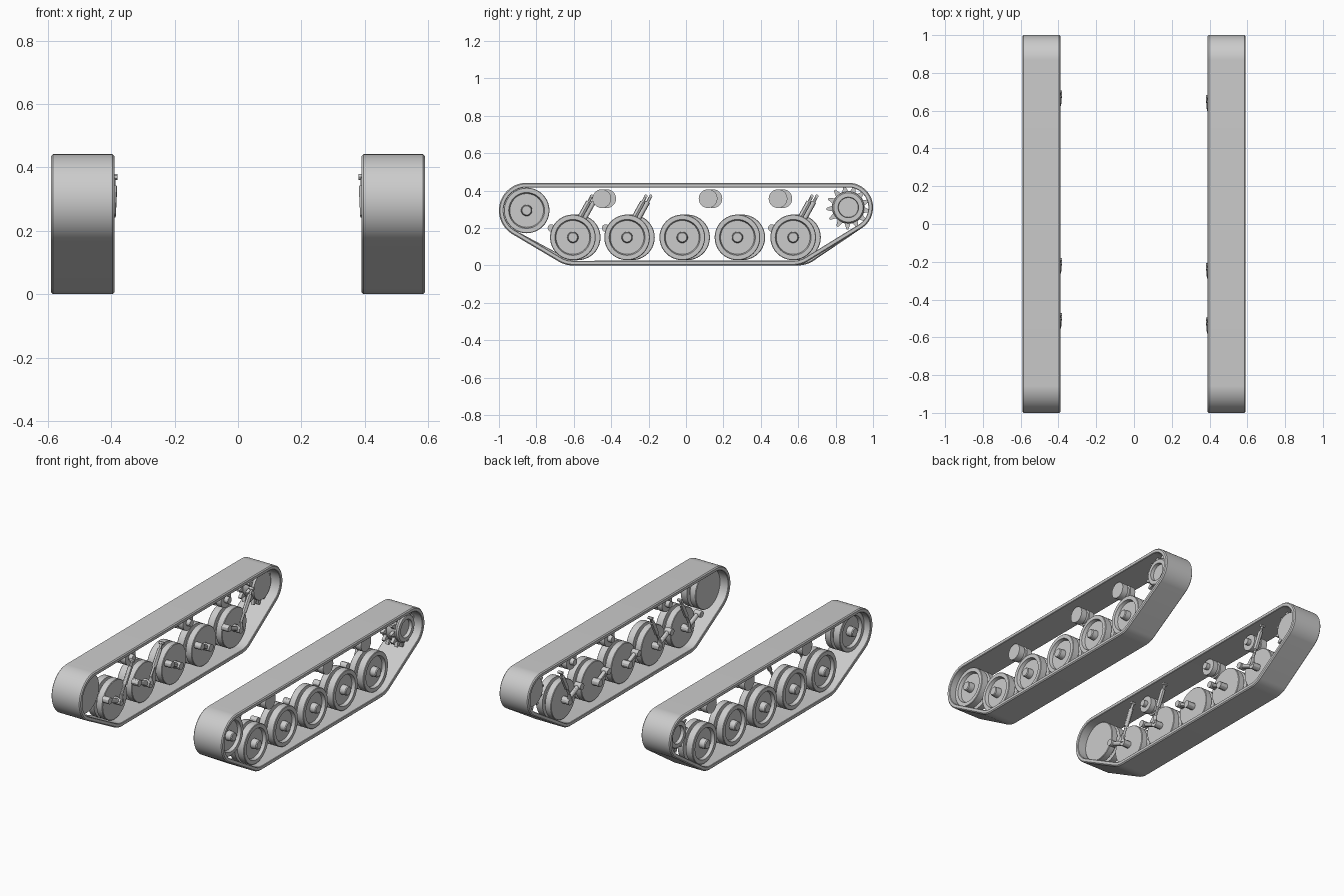
import bpy, bmesh, math
from mathutils import Vector

if "Cube" in bpy.data.objects:
    bpy.data.objects.remove(bpy.data.objects["Cube"])

gray = bpy.data.materials.new("track_gray")
gray.diffuse_color = (0.6, 0.6, 0.6, 1)
gray.use_nodes = True
gray.node_tree.nodes["Principled BSDF"].inputs["Base Color"].default_value = gray.diffuse_color


def finish(name, bm):
    """Turn a bmesh into a smooth-by-angle object."""
    bmesh.ops.remove_doubles(bm, verts=bm.verts, dist=1e-5)
    bmesh.ops.recalc_face_normals(bm, faces=bm.faces)
    me = bpy.data.meshes.new(name)
    bm.to_mesh(me)
    bm.free()
    me.materials.append(gray)
    ob = bpy.data.objects.new(name, me)
    bpy.context.collection.objects.link(ob)
    bpy.ops.object.select_all(action='DESELECT')
    ob.select_set(True)
    bpy.context.view_layer.objects.active = ob
    bpy.ops.object.shade_smooth_by_angle()
    return ob


def skin(bm, rings, closed_u=True, closed_v=False):
    """Quads between successive rings of points."""
    vs = [[bm.verts.new(p) for p in ring] for ring in rings]
    n, m = len(vs), len(vs[0])
    for i in range(n if closed_u else n - 1):
        for j in range(m if closed_v else m - 1):
            bm.faces.new((vs[i][j], vs[(i + 1) % n][j],
                          vs[(i + 1) % n][(j + 1) % m], vs[i][(j + 1) % m]))


def lathe(name, side, y, z, profile, seg=40):
    """Spin an (x, radius) profile about an axle along x."""
    bm = bmesh.new()
    rings = []
    for i in range(seg):
        a = 2 * math.pi * i / seg
        rings.append([(side * x, y + r * math.cos(a), z + r * math.sin(a))
                      for x, r in profile])
    skin(bm, rings)
    # collapse the poles at the axis
    bmesh.ops.remove_doubles(bm, verts=bm.verts, dist=1e-5)
    bmesh.ops.dissolve_degenerate(bm, edges=bm.edges, dist=1e-6)
    return finish(name, bm)


def rod(name, a, b, r, seg=12):
    """Cylinder between two points."""
    a, b = Vector(a), Vector(b)
    bm = bmesh.new()
    mat = (b - a).to_track_quat('Z', 'Y').to_matrix().to_4x4()
    mat.translation = (a + b) / 2
    bmesh.ops.create_cone(bm, cap_ends=True, segments=seg, radius1=r, radius2=r,
                          depth=(b - a).length, matrix=mat)
    return finish(name, bm)


def belt(name, side, circles, thick=0.025, seg=128):
    """Band wrapped tightly round the wheels."""
    section = [(.39, -.006), (.396, 0), (.584, 0), (.59, -.006),
               (.59, -thick + .003), (.587, -thick), (.393, -thick), (.39, -thick + .003)]
    bm = bmesh.new()
    rings = []
    for i in range(seg):
        a = 2 * math.pi * i / seg
        c, s = math.cos(a), math.sin(a)
        y, z, r = max(circles, key=lambda k: k[0] * c + k[1] * s + k[2])
        rings.append([(side * x, y + (r + d) * c, z + (r + d) * s) for x, d in section])
    skin(bm, rings, True, True)
    return finish(name, bm)


def toothed_plate(name, side, x0, x1, y, z, teeth=13, root=.088, tip=.118):
    bm = bmesh.new()
    loops = []
    for x in (x0, x1):
        loop = []
        for i in range(teeth):
            for frac, r in ((0, root), (.3, root), (.56, tip), (.74, tip)):
                a = 2 * math.pi * (i + frac) / teeth
                loop.append(bm.verts.new((side * x, y + r * math.cos(a), z + r * math.sin(a))))
        loops.append(loop)
        bm.faces.new(loop)
    n = len(loops[0])
    for i in range(n):
        j = (i + 1) % n
        bm.faces.new((loops[0][i], loops[0][j], loops[1][j], loops[1][i]))
    return finish(name, bm)


WHEEL = [(.445, 0), (.445, .119), (.448, .122), (.485, .122), (.485, .095), (.505, .095),
         (.505, .122), (.547, .122), (.55, .119), (.55, .096), (.53, .09), (.53, .03),
         (.565, .028), (.57, .024), (.57, 0)]
ROLLER = [(.42, 0), (.42, .02), (.445, .02), (.445, .05), (.48, .05), (.48, .04), (.5, .04),
          (.5, .05), (.54, .05), (.54, 0)]
DRIVE_HUB = [(.44, 0), (.44, .085), (.545, .085), (.555, .078), (.555, .055), (.515, .05), (.515, 0)]

IDLER = (-.852, .294)
DRIVE = (.868, .31)
WHEEL_Z = .15

for side, label, shift in ((1, "right", 0), (-1, "left", .026)):
    wheels = [y + shift for y in (-.605, -.315, -.02, .275, .573)]

    # track band
    belt(f"{label}_track", side, [(*IDLER, .148), (*DRIVE, .132),
         (wheels[0], WHEEL_Z, .15), (wheels[-1], WHEEL_Z, .15)])

    # front idler and rear drive sprocket
    lathe(f"{label}_idler", side, *IDLER, WHEEL)
    lathe(f"{label}_drive_hub", side, *DRIVE, DRIVE_HUB)
    for k, x in enumerate((.455, .515)):
        toothed_plate(f"{label}_sprocket_{k}", side, x, x + .02, *DRIVE)

    # return rollers under the upper run
    for k, y in enumerate((-.45, .118, .492)):
        lathe(f"{label}_return_roller_{k}", side, y + shift, .357, ROLLER, 28)

    # road wheels with swing arms, and dampers on three of them
    for k, y in enumerate(wheels):
        lathe(f"{label}_road_wheel_{k}", side, y, WHEEL_Z, WHEEL)
        damped = k in (0, 1, 4)
        py, pz = (y - .115, .2) if damped else (y - .085, .19)
        rod(f"{label}_axle_{k}", (side * .395, y, WHEEL_Z), (side * .45, y, WHEEL_Z), .022)
        rod(f"{label}_swing_arm_{k}", (side * .42, y, WHEEL_Z), (side * .42, py, pz), .014)
        rod(f"{label}_arm_pivot_{k}", (side * .395, py, pz), (side * .44, py, pz), .02)
        if damped:
            low, high = Vector((side * .402, y + .004, .195)), Vector((side * .394, y + .098, .365))
            rod(f"{label}_damper_rod_{k}", low, high, .008)
            rod(f"{label}_damper_body_{k}", low.lerp(high, .3), low.lerp(high, .85), .014)
            rod(f"{label}_damper_pin_{k}", (side * .38, y + .1, .37), (side * .41, y + .1, .37), .009)
            rod(f"{label}_damper_foot_{k}", (side * .402, y, WHEEL_Z), low, .011)
